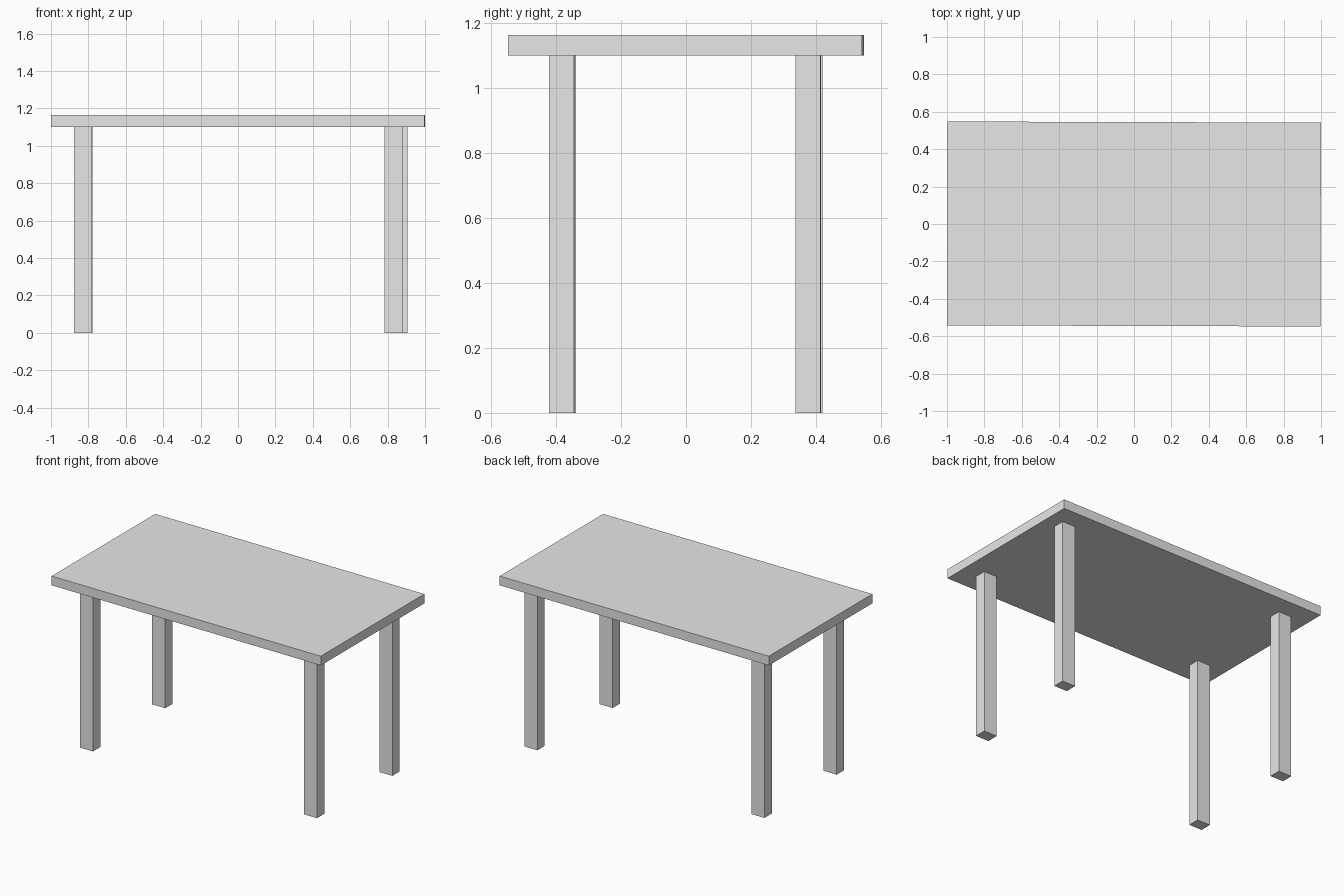
import bpy
from math import cos, sin

cube = bpy.data.objects.get("Cube")
if cube:
    bpy.data.objects.remove(cube, do_unlink=True)

# Single plain grey
grey = bpy.data.materials.new("light_grey")
grey.use_nodes = True
colour = (0.8, 0.8, 0.8, 1)
grey.diffuse_color = colour
grey.node_tree.nodes["Principled BSDF"].inputs["Base Color"].default_value = colour

TURN = -0.003  # the whole table is turned very slightly about z
TOP_Z, UNDERSIDE_Z = 1.163, 1.101


def box(name, x, y, z_low, z_high, width, depth):
    """Box centred at x, y in the table's own axes."""
    location = (x * cos(TURN) - y * sin(TURN),
                x * sin(TURN) + y * cos(TURN),
                (z_low + z_high) / 2)
    bpy.ops.mesh.primitive_cube_add(size=1, location=location, rotation=(0, 0, TURN))
    obj = bpy.context.object
    obj.name = name
    obj.scale = (width, depth, z_high - z_low)
    bpy.ops.object.transform_apply(location=False, rotation=False, scale=True)
    obj.data.materials.append(grey)
    return obj


# Tabletop
box("tabletop", 0, 0, UNDERSIDE_Z, TOP_Z, 1.996, 1.09)

# Legs; the back left one stands a little further out
legs = {
    "front_right_leg": (-0.828, -0.38),
    "back_right_leg": (-0.828, 0.379),
    "front_left_leg": (0.833, -0.38),
    "back_left_leg": (0.856, 0.379),
}
for name, (x, y) in legs.items():
    box(name, x, y, 0, UNDERSIDE_Z, 0.096, 0.077)
